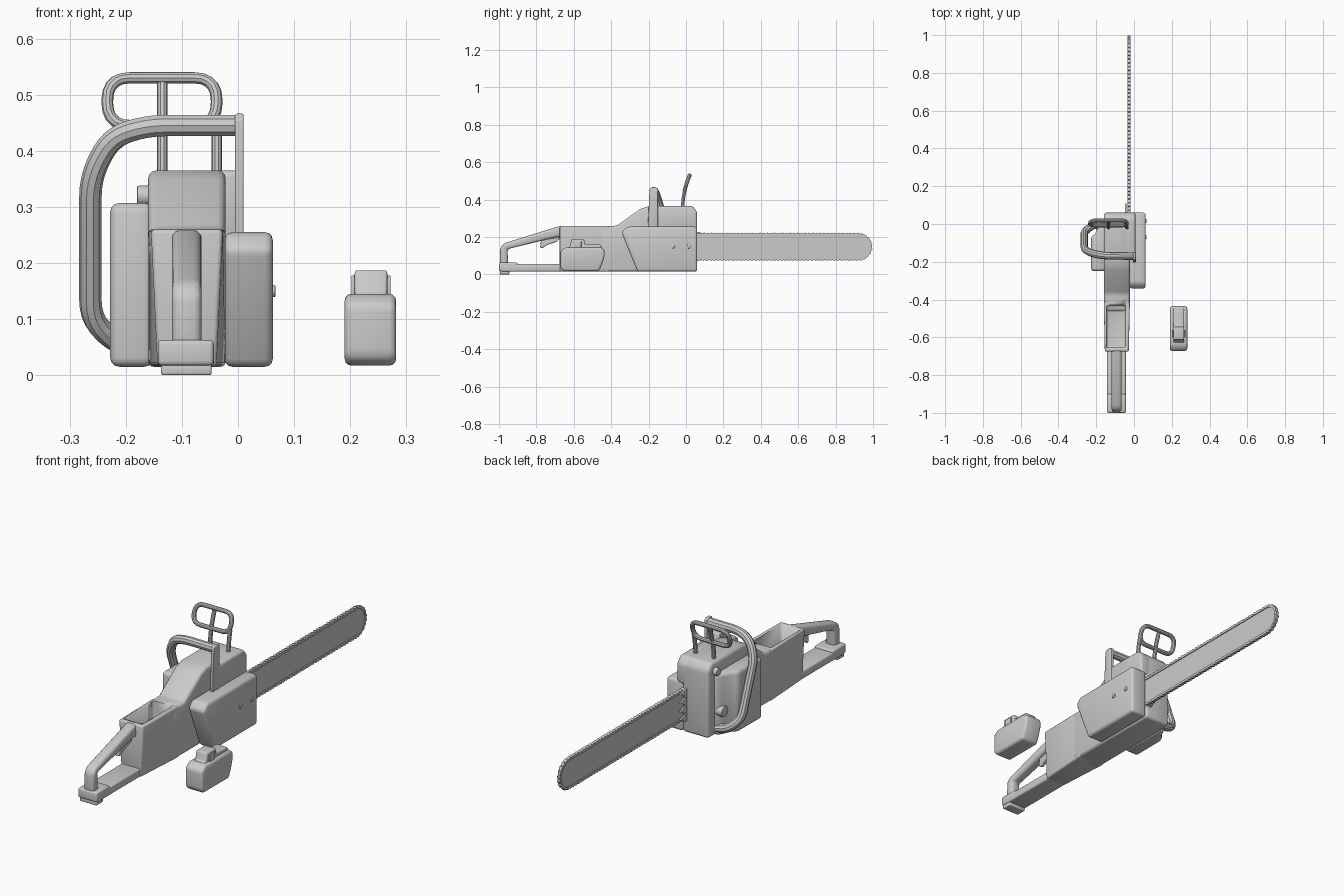
import bpy, bmesh, math
from mathutils import Vector

if "Cube" in bpy.data.objects:
    bpy.data.objects.remove(bpy.data.objects["Cube"])


def finish(ob, bevel=0, seg=3):
    """Bevel, apply and smooth one mesh object."""
    bpy.ops.object.select_all(action='DESELECT')
    ob.select_set(True)
    bpy.context.view_layer.objects.active = ob
    if bevel:
        m = ob.modifiers.new("bevel", 'BEVEL')
        m.width, m.segments = bevel, seg
        m.limit_method, m.angle_limit = 'ANGLE', math.radians(25)
        bpy.ops.object.modifier_apply(modifier=m.name)
    bpy.ops.object.shade_smooth_by_angle(angle=math.radians(35))
    return ob


def add(name, bm):
    bmesh.ops.recalc_face_normals(bm, faces=bm.faces)
    me = bpy.data.meshes.new(name)
    bm.to_mesh(me)
    bm.free()
    ob = bpy.data.objects.new(name, me)
    bpy.context.collection.objects.link(ob)
    return ob


def prism(name, pts, lo, hi, bevel=0, axis='x', seg=3):
    """Extrude a (y, z) profile along x, or an (x, y) profile along z."""
    bm = bmesh.new()
    rings = []
    for h in (lo, hi):
        rings.append([bm.verts.new((h, a, b) if axis == 'x' else (a, b, h)) for a, b in pts])
    bm.faces.new(rings[0])
    bm.faces.new(rings[1])
    for i in range(len(pts)):
        j = (i + 1) % len(pts)
        bm.faces.new((rings[0][i], rings[0][j], rings[1][j], rings[1][i]))
    return finish(add(name, bm), bevel, seg)


def box(name, x, y, z, bevel=0):
    return prism(name, [(y[0], z[0]), (y[1], z[0]), (y[1], z[1]), (y[0], z[1])], *x, bevel)


def disc(name, x, y, z, r, depth, seg=16):
    """Cylinder along x."""
    pts = [(y + r * math.cos(math.tau * i / seg), z + r * math.sin(math.tau * i / seg)) for i in range(seg)]
    return prism(name, pts, x - depth / 2, x + depth / 2, 0.004, seg=2)


def fillet(pts, r, cyclic=False, n=5):
    """Round the corners of a path."""
    pts = [Vector(p) for p in pts]
    out = []
    for i, p in enumerate(pts):
        if not cyclic and i in (0, len(pts) - 1):
            out.append(p)
            continue
        a, b = pts[i - 1] - p, pts[(i + 1) % len(pts)] - p
        d = min(r, a.length * 0.48, b.length * 0.48)
        a, b = p + a.normalized() * d, p + b.normalized() * d
        for k in range(n + 1):
            t = k / n
            out.append(a * (1 - t) ** 2 + p * 2 * t * (1 - t) + b * t * t)
    return out


def tube(name, pts, r, cyclic=False):
    cu = bpy.data.curves.new(name, 'CURVE')
    cu.dimensions = '3D'
    cu.bevel_depth, cu.bevel_resolution, cu.use_fill_caps = r, 3, True
    sp = cu.splines.new('POLY')
    sp.points.add(len(pts) - 1)
    for q, p in zip(sp.points, pts):
        q.co = (*p, 1)
    sp.use_cyclic_u = cyclic
    tmp = bpy.data.objects.new(name + "_path", cu)
    bpy.context.collection.objects.link(tmp)
    me = bpy.data.meshes.new_from_object(tmp.evaluated_get(bpy.context.evaluated_depsgraph_get()))
    bpy.data.objects.remove(tmp)
    ob = bpy.data.objects.new(name, me)
    bpy.context.collection.objects.link(ob)
    return finish(ob)


# engine housing
prism("engine_housing", [(-.46, .015), (.06, .015), (.06, .335), (.035, .365), (-.2, .365), (-.245, .35),
                         (-.37, .26), (-.46, .26)], -.16, -.022, .014)
prism("engine_shoulder", [(-.17, .24), (.06, .24), (.06, .335), (.035, .365), (-.17, .365)], -.05, .008, .012)

# rear housing, narrowing to the back, with open bay
bm = bmesh.new()
bmesh.ops.create_cube(bm, size=1)
for v in bm.verts:
    back, top, left = v.co.y < 0, v.co.z > 0, v.co.x < 0
    inset = (.005 if top else .017) if back else 0
    v.co = (-.16 + inset if left else -.022 - inset, -.675 if back else -.41, .26 if top else .015)
rear = finish(add("rear_housing", bm), .008)
bay = box("bay_cutter", (-.145, -.045), (-.655, -.43), (.1, .4), .012)
front = bpy.data.objects["engine_housing"]
for ob in (rear, front):
    m = ob.modifiers.new("bay", 'BOOLEAN')
    m.object, m.operation, m.solver = bay, 'DIFFERENCE', 'EXACT'
    finish(ob)
    bpy.ops.object.modifier_apply(modifier=m.name)
bpy.data.objects.remove(bay)

# rear handle
box("rear_handle_base", (-.143, -.043), (-.99, -.66), (.015, .055), .008)
box("rear_handle_end", (-.143, -.043), (-1, -.9), (.017, .063), .008)
box("rear_foot", (-.137, -.047), (-.995, -.945), (0, .02), .004)
prism("rear_grip", [(-.995, .05), (-.993, .145), (-.972, .167), (-.665, .262), (-.66, .195), (-.69, .2),
                    (-.78, .178), (-.955, .135), (-.95, .05)], -.118, -.065, .014)
prism("trigger", [(-.775, .185), (-.78, .145), (-.768, .14), (-.74, .158), (-.69, .175), (-.67, .2)],
      -.102, -.081, .004)

# clutch cover on the right with two bolts
prism("clutch_cover", [(-.345, .225), (-.315, .255), (.06, .255), (.06, .015), (-.26, .015)],
      -.024, .062, .014)
for i, y in enumerate((-.07, .015)):
    disc(f"cover_bolt_{i}", .062, y, .15, .011, .01, 12)

# starter cover on the left with caps
prism("starter_cover", [(-.15, .02), (-.18, .005), (-.205, -.05), (-.228, -.07), (-.228, -.25), (-.15, -.25)],
      .015, .307, .018, 'z')
disc("fuel_cap", -.178, -.01, .13, .025, .04)
disc("oil_cap", -.165, .01, .32, .018, .03)

# front wrap handle
tube("front_handle", fillet([(.004, -.17, .445), (-.16, -.168, .445), (-.225, -.155, .425), (-.263, -.135, .355),
                             (-.263, -.04, .1), (-.215, -.005, .055), (-.15, 0, .045)], .05), .02)
prism("handle_bracket", [(-.205, .235), (-.15, .235), (-.15, .46), (-.165, .466), (-.185, .466), (-.195, .455)],
      -.005, .01, .003)


# hand guard, bent slightly forward
def bend(x, z):
    return Vector((x, -.018 + (z - .35) ** 2 * 1.15, z))


frame = fillet([(-.233, 0, .445), (-.233, 0, .53), (-.038, 0, .53), (-.038, 0, .445)], .05, True)
tube("guard_frame", [bend(p.x, p.z) for p in frame], .0105, True)
for i, x in enumerate((-.135, -.038)):
    tube(f"guard_leg_{i}", [bend(x, .34 + k * .03) for k in range(7 if i == 0 else 5)], .0095)


# guide bar and chain
def oval(r, n=14, y0=-.03, y1=.922, zc=.148):
    arc = [(y1 + r * math.sin(math.pi * i / n), zc - r * math.cos(math.pi * i / n)) for i in range(n + 1)]
    return [(y0, zc - r)] + arc + [(y0, zc + r)]


prism("guide_bar", oval(.064), -.030, -.023)
tube_pts = oval(.066)
bm = bmesh.new()
pitch, left = .02, 0
for (ya, za), (yb, zb) in zip(tube_pts, tube_pts[1:]):
    a, b = Vector((0, ya, za)), Vector((0, yb, zb))
    d = (b - a).normalized()
    out = Vector((0, d.z, -d.y))
    s = left
    while s < (b - a).length:
        p = a + d * s
        # each link is a low plate with a raked cutter tooth
        prof = [(-.0105, -.005), (.0105, -.005), (.0105, .004), (.006, .0095), (-.003, .007), (-.0105, .004)]
        rings = [[bm.verts.new(p + d * u + out * w + Vector((x, 0, 0))) for u, w in prof] for x in (-.034, -.019)]
        bm.faces.new(rings[0])
        bm.faces.new(rings[1])
        for i in range(6):
            j = (i + 1) % 6
            bm.faces.new((rings[0][i], rings[0][j], rings[1][j], rings[1][i]))
        s += pitch
    left = s - (b - a).length
add("chain", bm)

# bumper spikes beside the bar
teeth = [(.05, .23)]
for k in range(4):
    teeth += [(.075, .225 - k * .04), (.108, .212 - k * .04), (.075, .195 - k * .04)]
prism("bumper_spikes", teeth + [(.05, .07)], -.048, -.04)

# separate battery pack
prism("battery_body", [(-.672, .035), (-.655, .017), (-.465, .017), (-.447, .06), (-.435, .1), (-.435, .135),
                       (-.46, .145), (-.645, .145), (-.672, .125)], .19, .282, .014)
prism("battery_top", [(-.65, .13), (-.62, .15), (-.612, .187), (-.545, .187), (-.54, .16), (-.46, .16),
                      (-.44, .13)], .208, .266, .005)
for i, x in enumerate((.205, .269)):
    box(f"battery_latch_{i}", (x - .003, x + .003), (-.6, -.56), (.14, .178), .002)
